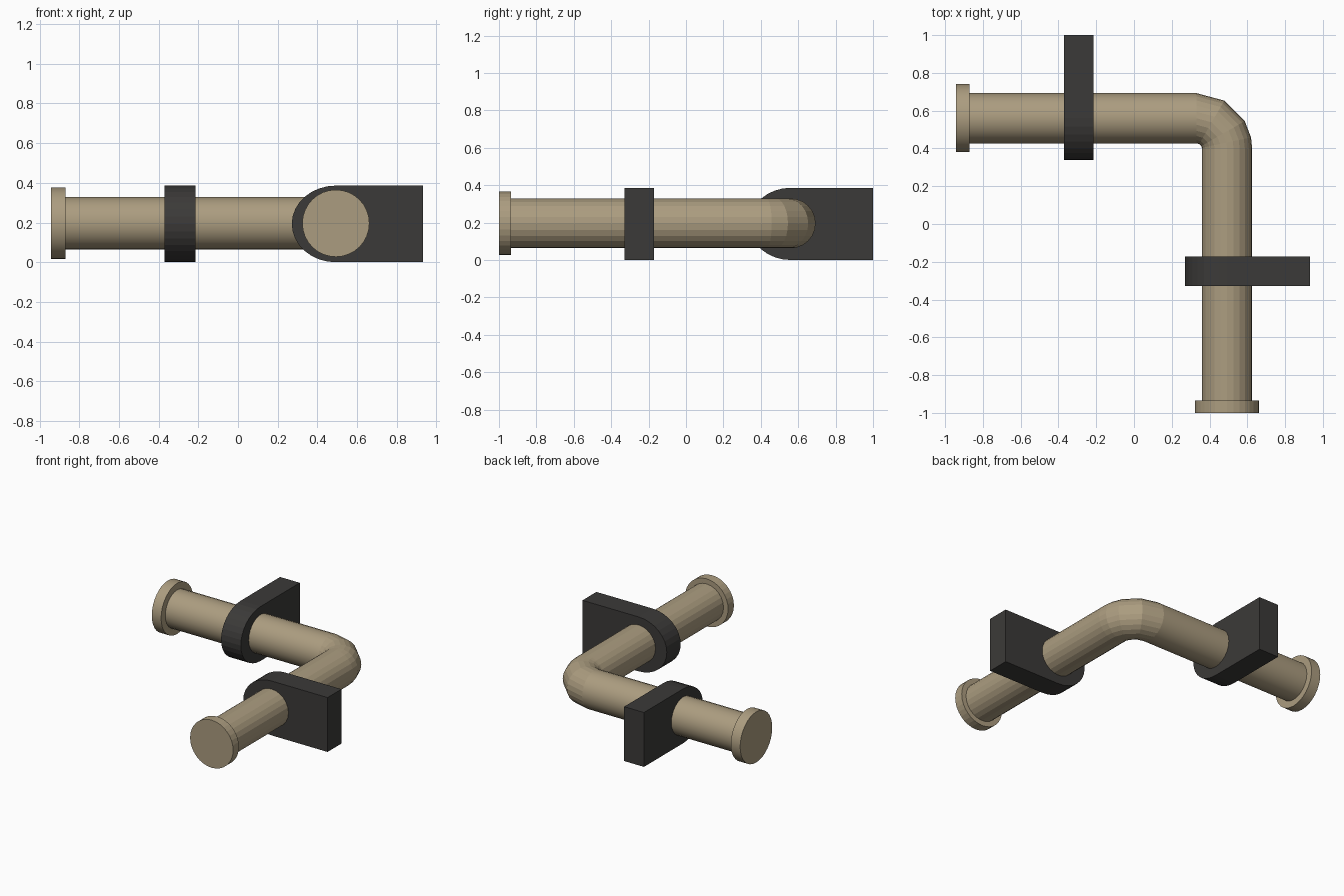
import bpy, bmesh
from math import pi, sin, cos, radians
from mathutils import Vector

if "Cube" in bpy.data.objects:
    bpy.data.objects.remove(bpy.data.objects["Cube"])

CX, CY, CZ = 0.493, 0.56, 0.196   # pipe axis positions


def material(name, rgb):
    m = bpy.data.materials.new(name)
    m.diffuse_color = (*rgb, 1)
    m.use_nodes = True
    m.node_tree.nodes["Principled BSDF"].inputs["Base Color"].default_value = m.diffuse_color
    return m


TAN = material("tan", (0.41, 0.335, 0.215))
DARK = material("dark_grey", (0.044, 0.042, 0.04))


def loft(name, rings, mat, smooth=lambda c: False):
    """Skin a list of equal-sized point rings and cap both ends."""
    bm = bmesh.new()
    loops = [[bm.verts.new(p) for p in ring] for ring in rings]
    n = len(loops[0])
    for a, b in zip(loops, loops[1:]):
        for i in range(n):
            j = (i + 1) % n
            f = bm.faces.new((a[i], a[j], b[j], b[i]))
            f.smooth = smooth(f.calc_center_median())
    bm.faces.new(loops[0][::-1])
    bm.faces.new(loops[-1])
    bmesh.ops.recalc_face_normals(bm, faces=bm.faces)
    for e in bm.edges:
        if e.calc_face_angle(0) > radians(40):
            e.smooth = False
    me = bpy.data.meshes.new(name)
    bm.to_mesh(me)
    bm.free()
    me.materials.append(mat)
    ob = bpy.data.objects.new(name, me)
    bpy.context.collection.objects.link(ob)
    return ob


def circle(center, side, r, n):
    """Ring of points spanned by a horizontal side vector and z."""
    c, s, up = Vector(center), Vector(side), Vector((0, 0, 1))
    return [c + r * (cos(2 * pi * i / n) * s + sin(2 * pi * i / n) * up) for i in range(n)]


# Bent pipe: straight leg, coarse elbow, straight leg
R, BEND = 0.133, 0.163
ox, oy = CX - BEND, CY - BEND
rings = [circle((-0.90, CY, CZ), (0, 1, 0), R, 24)]
for deg in (0, 30, 60, 78, 90):
    d = Vector((sin(radians(deg)), cos(radians(deg)), 0))
    rings.append(circle(Vector((ox, oy, CZ)) + BEND * d, d, R, 24))
rings.append(circle((CX, -0.96, CZ), (1, 0, 0), R, 24))
loft("bent_pipe", rings, TAN, lambda c: c.x < 0)

# End flanges
loft("left_flange", [circle((x, CY, CZ), (0, 1, 0), 0.18, 32) for x in (-0.943, -0.87)], TAN, lambda c: True)
loft("front_flange", [circle((CX, y, CZ), (1, 0, 0), 0.169, 32) for y in (-1, -0.935)], TAN)

# Mounting brackets: plate with a rounded end around the pipe
H = 0.193
profile = [(0.44, H), (0.44, -H)]
profile += [(-0.222 * sin(pi * i / 16), -H * cos(pi * i / 16)) for i in range(17)]
loft("left_bracket", [[(x, CY + u, H + v) for u, v in profile] for x in (-0.37, -0.215)], DARK)
loft("front_bracket", [[(CX + u, y, H + v) for u, v in profile] for y in (-0.328, -0.172)], DARK)
